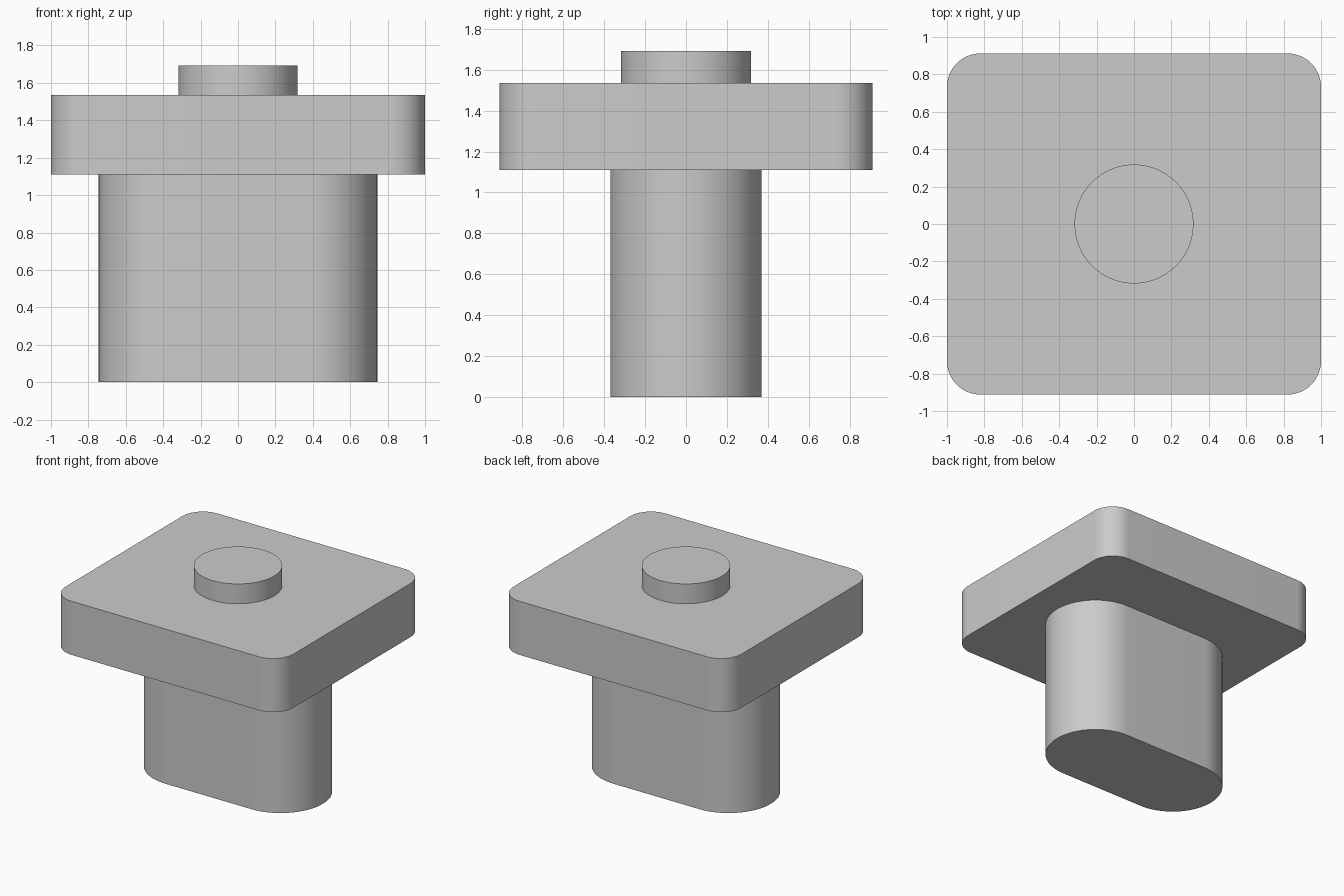
import bpy
import bmesh
from math import cos, sin, pi, radians

cube = bpy.data.objects.get("Cube")
if cube:
    bpy.data.objects.remove(cube, do_unlink=True)

grey = bpy.data.materials.new("light_grey")
grey.use_nodes = True
colour = (0.6, 0.6, 0.6, 1)
grey.diffuse_color = colour
grey.node_tree.nodes["Principled BSDF"].inputs["Base Color"].default_value = colour


def rounded_block(name, half_x, half_y, radius, bottom, top, steps=24):
    """Extrude a rounded rectangle; a radius equal to a half size gives round ends."""
    bm = bmesh.new()
    ring = []
    for corner, (sx, sy) in enumerate([(1, 1), (-1, 1), (-1, -1), (1, -1)]):
        for i in range(steps + 1):
            a = (corner + i / steps) * pi / 2
            ring.append(bm.verts.new((sx * (half_x - radius) + radius * cos(a),
                                      sy * (half_y - radius) + radius * sin(a), bottom)))
    base = bm.faces.new(ring)
    side = bmesh.ops.extrude_face_region(bm, geom=[base], use_keep_orig=True)["geom"]
    moved = [v for v in side if isinstance(v, bmesh.types.BMVert)]
    bmesh.ops.translate(bm, verts=moved, vec=(0, 0, top - bottom))
    bmesh.ops.remove_doubles(bm, verts=bm.verts, dist=0.0001)
    bmesh.ops.recalc_face_normals(bm, faces=bm.faces)
    mesh = bpy.data.meshes.new(name)
    bm.to_mesh(mesh)
    bm.free()
    mesh.materials.append(grey)
    obj = bpy.data.objects.new(name, mesh)
    bpy.context.collection.objects.link(obj)
    bpy.ops.object.select_all(action="DESELECT")
    obj.select_set(True)
    bpy.context.view_layer.objects.active = obj
    bpy.ops.object.shade_smooth_by_angle(angle=radians(30))
    return obj


# Round-ended stem, rounded square plate and round top boss
rounded_block("stem", 0.745, 0.37, 0.37, 0, 1.11)
rounded_block("plate", 1.0, 0.912, 0.18, 1.11, 1.535)
rounded_block("top_boss", 0.318, 0.318, 0.318, 1.535, 1.692)
